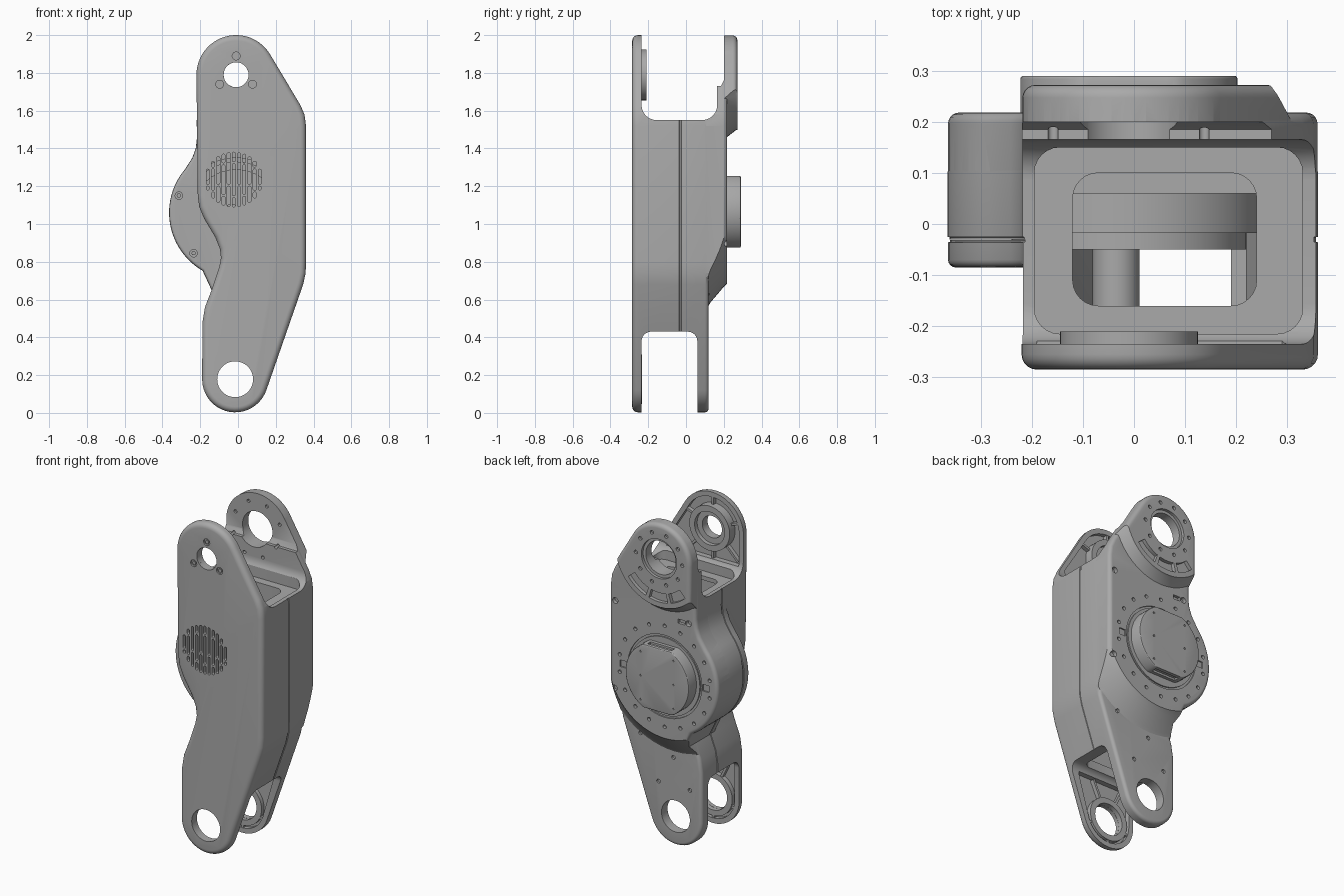
import bpy, bmesh
from math import sin, cos, radians, sqrt
from mathutils import Vector

cube = bpy.data.objects.get("Cube")
if cube:
    bpy.data.objects.remove(cube)

grey = bpy.data.materials.new("satin grey")
grey.use_nodes = True
grey.diffuse_color = (0.4, 0.4, 0.4, 1)
grey.node_tree.nodes["Principled BSDF"].inputs["Base Color"].default_value = (0.4, 0.4, 0.4, 1)


# ---- helpers ----
def arc(cx, cz, r, a0, a1, n=20):
    angles = [radians(a0 + (a1 - a0) * i / n) for i in range(n + 1)]
    return [(cx + r * cos(a), cz + r * sin(a)) for a in angles]


def circle(cx, cz, r, n=48):
    return arc(cx, cz, r, 0, 360, n)[:-1]


def rect(x0, x1, z0, z1, r=0.0):
    if not r:
        return [(x0, z0), (x1, z0), (x1, z1), (x0, z1)]
    return (arc(x0 + r, z0 + r, r, 180, 270, 6) + arc(x1 - r, z0 + r, r, 270, 360, 6)
            + arc(x1 - r, z1 - r, r, 0, 90, 6) + arc(x0 + r, z1 - r, r, 90, 180, 6))


def inset(points, d):
    """Offset a counter-clockwise outline inwards."""
    out = []
    for i, p in enumerate(points):
        a, b, c = Vector(points[i - 1]), Vector(p), Vector(points[(i + 1) % len(points)])
        e, f = (b - a).normalized(), (c - b).normalized()
        n1, n2 = Vector((-e.y, e.x)), Vector((-f.y, f.x))
        out.append(b + (n1 + n2) * d / (1 + n1.dot(n2)))
    return out


def rounded(level, r, d, n=5):
    """Rings of a rounded rim; d points from the face into the solid."""
    rings = []
    for i in range(n + 1):
        t = radians(90 * i / n)
        rings.append((level + d * r * (1 - sin(t)), r * (1 - cos(t))))
    return rings if d < 0 else rings[::-1]


def loft(name, outline, rings, axis="Y", off=0.0, closed=False):
    place = {"X": lambda u, v, w: (w, u, v), "Y": lambda u, v, w: (u, w, v),
             "Z": lambda u, v, w: (u, v, w)}[axis]
    bm = bmesh.new()
    loops = [[bm.verts.new(place(p[0], p[1], w)) for p in inset(outline, d + off)]
             for w, d in rings]
    n = len(outline)
    for a, b in zip(loops, loops[1:] + (loops[:1] if closed else [])):
        for i in range(n):
            j = (i + 1) % n
            bm.faces.new((a[i], a[j], b[j], b[i]))
    if not closed:
        bm.faces.new(loops[0])
        bm.faces.new(loops[-1][::-1])
    bmesh.ops.recalc_face_normals(bm, faces=bm.faces)
    return store(name, bm)


def store(name, bm):
    mesh = bpy.data.meshes.new(name)
    bm.to_mesh(mesh)
    bm.free()
    obj = bpy.data.objects.new(name, mesh)
    bpy.context.scene.collection.objects.link(obj)
    return obj


def prism(outline, w0, w1, axis="Y", name="cutter"):
    return loft(name, outline, [(w0, 0), (w1, 0)], axis)


def tube(name, cx, cz, r0, r1, y0, y1):
    w = r1 - r0
    return loft(name, circle(cx, cz, r1), [(y0, 0), (y1, 0), (y1, w), (y0, w)], closed=True)


def join(name, objs):
    bm = bmesh.new()
    for o in objs:
        bm.from_mesh(o.data)
        bpy.data.objects.remove(o)
    return store(name, bm)


def boolean(obj, other, op="DIFFERENCE", keep=False):
    mod = obj.modifiers.new("cut", "BOOLEAN")
    mod.object, mod.operation, mod.solver = other, op, "EXACT"
    bpy.context.view_layer.update()
    deps = bpy.context.evaluated_depsgraph_get()
    mesh = bpy.data.meshes.new_from_object(obj.evaluated_get(deps))
    obj.modifiers.clear()
    obj.data = mesh
    if not keep:
        bpy.data.objects.remove(other)


def bar(cx, cz, angle, r0, r1, w, y0, y1):
    u = Vector((cos(radians(angle)), sin(radians(angle))))
    v = Vector((-u.y, u.x)) * w / 2
    c = Vector((cx, cz))
    return prism([c + u * r0 - v, c + u * r1 - v, c + u * r1 + v, c + u * r0 + v], y0, y1)


def ring_points(cx, cz, r, n, start=0):
    return arc(cx, cz, r, start, start + 360, n)[:-1]


def holes(points, r, y0, y1):
    return join("cutter", [prism(circle(x, z, r, 14), y0, y1) for x, z in points])


# ---- outlines ----
TOP, MOTOR, LOW = (-0.01, 1.79), (-0.01, 1.06), (-0.015, 0.178)
right_side = (arc(*LOW, 0.175, 180, 341) + [(0.345, 0.68), (0.358, 0.74), (0.36, 0.8),
              (0.36, 1.52), (0.352, 1.58), (0.33, 1.63)] + arc(*TOP, 0.21, 31, 180, 24))
heel = [(-0.14, 0.65), (-0.175, 0.56), (-0.188, 0.48)]
front_line = right_side + [(-0.213, 1.15), (-0.205, 1.09), (-0.18, 1.03), (-0.12, 0.93),
                           (-0.096, 0.87), (-0.09, 0.82), (-0.1, 0.77)] + heel
back_line = (right_side + [(-0.218, 1.45), (-0.224, 1.4), (-0.242, 1.35)]
             + arc(*MOTOR, 0.355, 140, 240, 24) + heel)

# ---- front half with the collar of the motor bulge ----
front = loft("front_shell", front_line, rounded(-0.285, 0.03, 1)
             + [(-0.036, 0), (-0.035, 0.004), (-0.03, 0.004)])
boolean(front, loft("collar", back_line, rounded(-0.085, 0.015, 1)
                    + [(-0.036, 0), (-0.035, 0.004), (-0.031, 0.004)], off=0.001), "UNION")

# ---- back half: plate, raised motor deck, raised ear pad ----
back = loft("back_shell", back_line, [(-0.03, 0.004), (-0.026, 0.004), (-0.025, 0)]
            + rounded(0.12, 0.02, -1))
deck = loft("deck", back_line, [(0.08, 0)] + rounded(0.218, 0.022, -1), off=0.0008)
slot = arc(*MOTOR, 0.395, 180, 360, 32) + arc(MOTOR[0], 2.2, 0.395, 0, 180)
boolean(deck, loft("flare", slot, [(0.05, -0.12), (0.118, -0.1), (0.13, -0.08), (0.198, 0),
                                   (0.212, 0.015), (0.24, 0.04)]), "INTERSECT")
pad = loft("pad", front_line, [(0.1, 0)] + rounded(0.272, 0.025, -1), off=0.0016)
boolean(pad, loft("flare", circle(*TOP, 0.34), [(0.05, 0), (0.205, 0), (0.262, 0.045),
                                               (0.3, 0.06)]), "INTERSECT")
boolean(back, deck, "UNION")
boolean(back, pad, "UNION")

# ---- fork gaps, hollow inside and access windows, cut from both halves ----
top_gap = ([(-0.235, 2.1)] + arc(-0.155, 1.63, 0.08, 180, 270, 10)
           + arc(0.085, 1.63, 0.08, 270, 360, 10)
           + [(0.165, 1.73), (0.185, 1.73), (0.2, 1.76), (0.2, 2.1)])
low_gap = ([(-0.235, -0.1), (0.06, -0.1)] + arc(0.01, 0.38, 0.05, 0, 90, 8)
           + arc(-0.185, 0.38, 0.05, 90, 180, 8))
cavity = [(-0.13, 0.48), (0.22, 0.48), (0.31, 0.76), (0.31, 1.495), (-0.17, 1.495),
          (-0.17, 1.12), (-0.05, 0.86), (-0.05, 0.8)]
shared = [prism(top_gap, -0.6, 0.6, "X"), prism(low_gap, -0.6, 0.6, "X"),
          prism(cavity, -0.24, 0.06),
          prism(rect(-0.195, 0.33, -0.215, 0.15, 0.05), 1.52, 1.66, "Z"),
          prism(rect(-0.12, 0.24, -0.16, 0.1, 0.05), 1.4, 1.6, "Z"),
          prism(rect(-0.1, 0.19, -0.2, 0.03, 0.04), 0.38, 0.55, "Z"),
          prism(circle(*LOW, 0.095), -0.4, 0.4)]
for cutter in shared:
    boolean(front, cutter, keep=True)
    boolean(back, cutter)

# ---- front ear holes, screw recesses and sunk inner faces ----
ear_screws = ring_points(*TOP, 0.1, 3, 90)
collar_screws = [(-0.313, 1.15), (-0.235, 0.845)]
low_pocket = arc(*LOW, 0.145, 180, 340) + [(0.2, 0.4), (-0.16, 0.4)]
top_pocket = arc(*TOP, 0.18, 31, 180) + [(-0.19, 1.6), (0.29, 1.6), (0.3, 1.63)]
boolean(front, prism(circle(*TOP, 0.066), -0.4, -0.2))
boolean(front, prism(top_pocket, -0.262, -0.2))
boolean(front, prism(low_pocket, -0.262, -0.2))
boolean(back, prism(low_pocket, 0.03, 0.085))
boolean(front, holes(ear_screws, 0.021, -0.3, -0.275))
boolean(front, holes(collar_screws, 0.02, -0.1, -0.075))
heads = [prism(circle(x, z, 0.012, 6), -0.282, -0.27) for x, z in ear_screws]
heads += [prism(circle(x, z, 0.012, 6), -0.083, -0.07) for x, z in collar_screws]
parts = [front, back, join("screw_heads", heads)]

# ---- round patch of vertical vent slots ----
vents = []
for i in range(-5, 6):
    x, half = -0.022 + i * 0.0275, sqrt(0.15 ** 2 - (i * 0.0275) ** 2)
    cuts = [-half, -0.03, half] if i % 2 else [-half, -0.6 * half, 0.6 * half, half]
    for a, b in zip(cuts, cuts[1:]):
        vents.append(prism(rect(x - 0.008, x + 0.008, 1.235 + a + 0.005, 1.235 + b - 0.005,
                                0.0075), -0.3, -0.2))
boolean(front, join("vents", vents))

# ---- back ear: bore, bolt circles and arc pockets ----
boolean(back, prism(circle(*TOP, 0.1), 0.1, 0.4))
boolean(back, prism(circle(*TOP, 0.118), 0.255, 0.4))
boolean(back, holes(ring_points(*TOP, 0.155, 10), 0.011, 0.258, 0.3))
boolean(back, holes(ring_points(*TOP, 0.16, 8, 22), 0.01, 0.15, 0.212))
arcs = [prism(arc(*TOP, 0.26, a, b, 8) + arc(*TOP, 0.205, b, a, 8), 0.25, 0.3)
        for a, b in ((228, 252), (257, 285), (290, 322))]
boolean(back, join("arcs", arcs))

# ---- motor deck: groove, side tabs, bolt circle, edge screws ----
boolean(back, tube("groove", *MOTOR, 0.235, 0.248, 0.21, 0.24))
tabs = [prism(rect(x - 0.022, x + 0.022, 1.04, 1.08), 0.21, 0.24) for x in (-0.285, 0.265)]
boolean(back, join("tabs", tabs))
boolean(back, holes(ring_points(*MOTOR, 0.305, 18, 10), 0.011, 0.2, 0.24))
boolean(back, holes([(0.32, 1.43), (0.325, 0.9), (-0.17, 1.42)], 0.018, 0.195, 0.24))
boolean(back, holes([(0.22, 0.62), (0.0, 0.53), (0.1, 0.36), (-0.11, 0.36)], 0.012, 0.108, 0.14))
boolean(back, prism(rect(-0.145, -0.1, 1.405, 1.43), 0.2, 0.24))

# ---- motor, its rear cover and the inner shaft ----
boolean(back, prism(circle(*MOTOR, 0.29), 0.03, 0.17))
parts.append(prism(circle(*MOTOR, 0.27, 64), -0.018, 0.19, name="motor_body"))
parts.append(prism(circle(*MOTOR, 0.23, 64), -0.05, -0.015, name="motor_flange"))
parts.append(prism(circle(-0.035, 1.06, 0.046), -0.235, -0.045, name="motor_shaft"))
flat = [(x, max(-0.19, min(0.19, z)) + 1.065) for x, z in circle(-0.01, 0, 0.2125, 72)]
cover = loft("motor_cover", flat, [(0.18, 0)] + rounded(0.29, 0.006, -1, 3))
for z in (0.875, 1.255):
    boolean(cover, prism(rect(-0.09, 0.07, z - 0.012, z + 0.012), 0.238, 0.268))
boolean(cover, holes([(x, z) for x in (-0.12, 0.1) for z in (0.92, 1.065, 1.21)], 0.006, 0.284, 0.3))
parts.append(cover)

# ---- bearing rings and stiffening ribs on the inner ear faces ----
parts.append(tube("top_bearing_ring", *TOP, 0.1, 0.135, -0.27, -0.21))
parts.append(tube("top_bearing_seat", *TOP, 0.066, 0.102, -0.27, -0.235))
parts.append(tube("low_front_ring", *LOW, 0.096, 0.13, -0.27, -0.234))
parts.append(tube("low_back_ring", *LOW, 0.096, 0.13, 0.061, 0.1))
ribs = [bar(*TOP, a, 0.13, r, 0.014, -0.27, -0.238)
        for a, r in ((20, 0.19), (90, 0.19), (160, 0.19), (225, 0.24), (270, 0.2), (315, 0.28))]
for y0, y1 in ((-0.27, -0.238), (0.063, 0.1)):
    ribs += [bar(*LOW, a, 0.125, r, 0.014, y0, y1)
             for a, r in ((200, 0.155), (270, 0.155), (335, 0.155), (65, 0.24), (115, 0.23))]
parts.append(join("ear_ribs", ribs))

# ---- colour and shading ----
for part in parts:
    part.data.materials.clear()
    part.data.materials.append(grey)
    part.data.polygons.foreach_set("material_index", [0] * len(part.data.polygons))
bpy.ops.object.select_all(action="DESELECT")
for part in parts:
    part.select_set(True)
bpy.context.view_layer.objects.active = front
bpy.ops.object.shade_smooth_by_angle(angle=radians(30))
